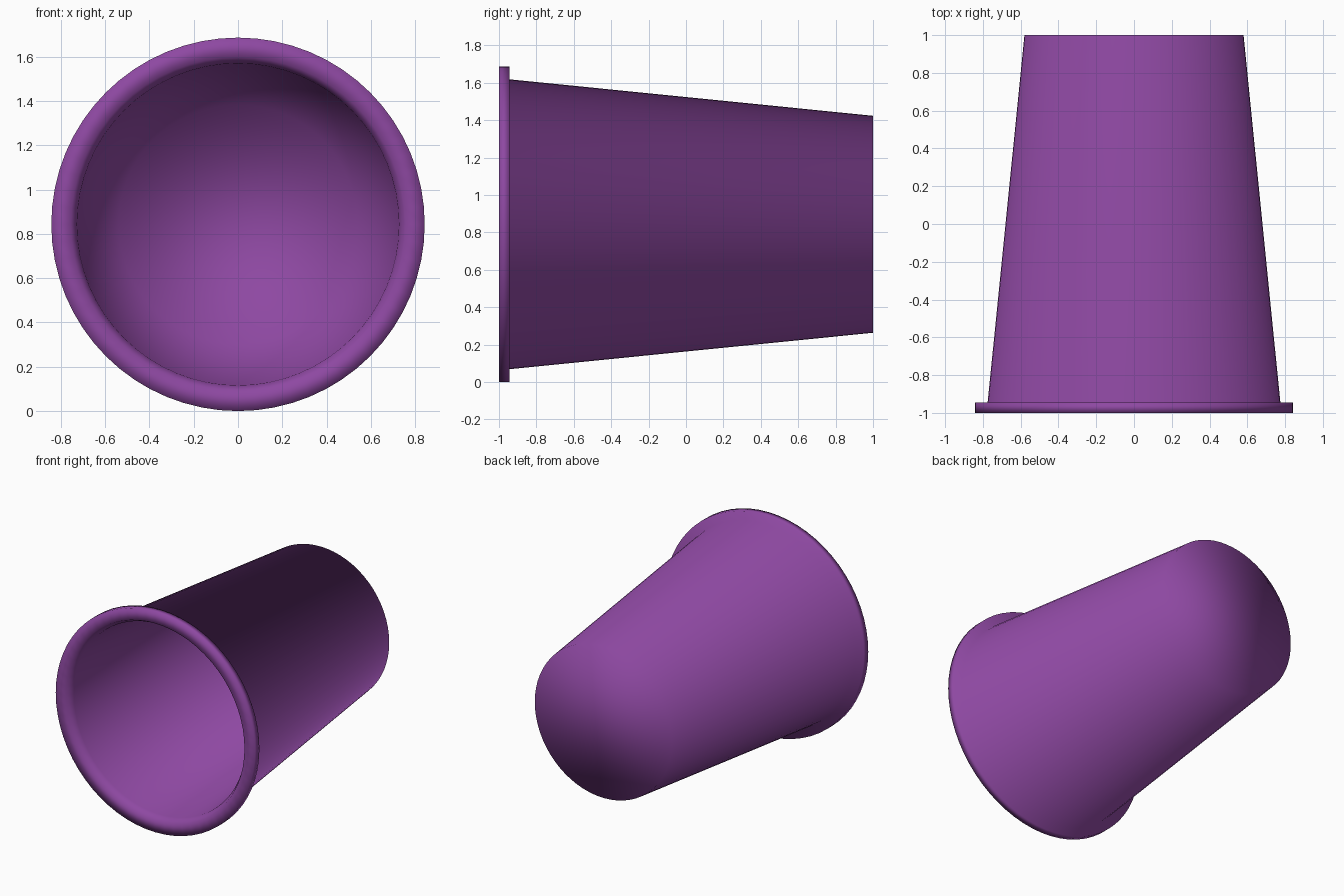
import bpy, bmesh, math

if "Cube" in bpy.data.objects:
    bpy.data.objects.remove(bpy.data.objects["Cube"])

SIDES = 64
CENTRE_Z = 0.843

# Cup wall profile as (radius, y): outer base, rim, then inner wall and floor
profile = [(0.58, 1.0), (0.775, -0.945), (0.843, -0.945), (0.843, -1.0),
           (0.755, -1.0), (0.727, -0.945), (0.54, 0.95)]

bm = bmesh.new()
rings = []
for r, y in profile:
    rings.append([bm.verts.new((r * math.cos(2 * math.pi * i / SIDES), y,
                                CENTRE_Z + r * math.sin(2 * math.pi * i / SIDES)))
                  for i in range(SIDES)])
for a, b in zip(rings, rings[1:]):
    for i in range(SIDES):
        j = (i + 1) % SIDES
        bm.faces.new((a[i], a[j], b[j], b[i]))

# Closed base and inside floor
bm.faces.new(rings[0])
bm.faces.new(rings[-1])
bmesh.ops.recalc_face_normals(bm, faces=bm.faces)
for f in bm.faces:
    f.smooth = True

mesh = bpy.data.meshes.new("cup")
bm.to_mesh(mesh)
bm.free()
cup = bpy.data.objects.new("cup", mesh)
bpy.context.collection.objects.link(cup)

# Purple plastic
mat = bpy.data.materials.new("purple_plastic")
mat.diffuse_color = (0.27, 0.065, 0.36, 1)
mat.use_nodes = True
mat.node_tree.nodes["Principled BSDF"].inputs["Base Color"].default_value = mat.diffuse_color
mesh.materials.append(mat)
